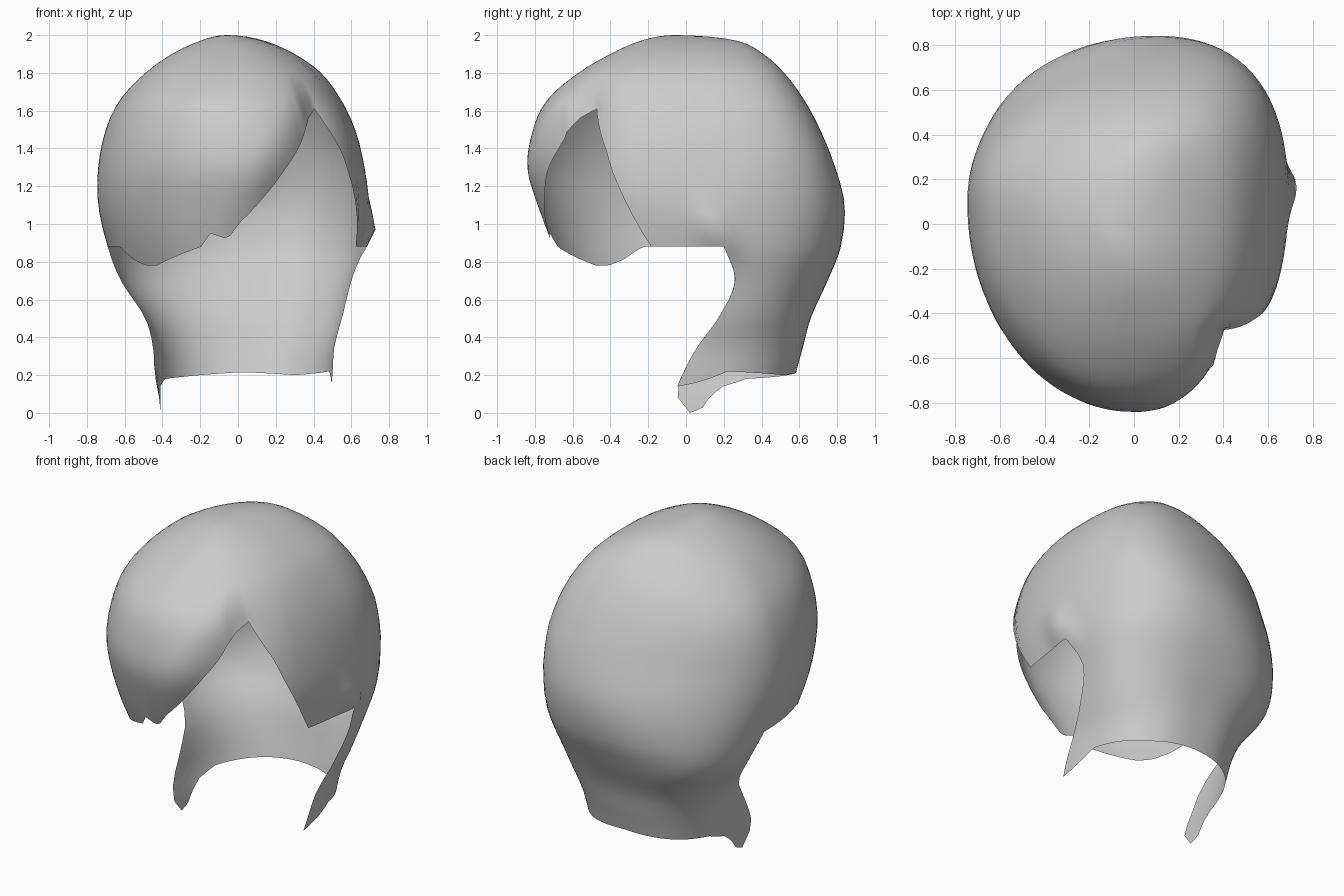
import bpy
import bmesh
import math

cube = bpy.data.objects.get("Cube")
if cube:
    bpy.data.objects.remove(cube)

# Cross-sections of the shell: height, right x, left x, front y, back y, centre y, roundness
SECTIONS = [
    (2.0, -.06, -.06, -.06, -.06, -.06, 1),
    (1.97, -.2, .14, -.24, .27, 0, 1),
    (1.9, -.35, .3, -.4, .41, 0, .96),
    (1.8, -.49, .44, -.57, .52, .04, .92),
    (1.65, -.63, .55, -.74, .63, .08, .92),
    (1.5, -.7, .62, -.81, .71, .1, .94),
    (1.3, -.74, .67, -.84, .79, .1, .95),
    (1.1, -.74, .69, -.79, .84, .12, .94),
    (.88, -.69, .66, -.71, .82, .2, .88),
    (.7, -.62, .6, -.62, .75, .26, .84),
    (.5, -.49, .55, -.5, .66, .17, .8),
    (.35, -.45, .51, -.5, .62, .06, .8),
    (.2, -.44, .5, -.5, .58, -.02, .8),
    (.1, -.42, .49, -.5, .57, -.05, .8),
    (0, -.41, .49, -.5, .56, .02, .8),
]
# Lower edges as (angle, height): fringe and side panel in front, nape behind
FRINGE = [(-180, .88), (-155, .88), (-145, .81), (-137, .78), (-130, .78),
          (-106, .88), (-102, .95), (-95, .92), (-90, 1.02), (-77, 1.2),
          (-63, 1.4), (-54, 1.56), (-48, 1.61), (-35, 1.38), (-30, 1.2),
          (-22, .88), (0, .88)]
NAPE = [(0, .14), (8, .17), (18, .22), (60, .2), (90, .215), (130, .19),
        (150, .18), (162, .14), (174, .03), (180, 0)]
# Flattening of the side panel beside the parting, and inward curl of the fringe edge
PANEL = [(-180, 1), (-58, 1), (-48, .86), (-24, 1), (180, 1)]
CURL = [(-180, 0), (-98, 0), (-77, .06), (-60, .08), (-48, 0), (180, 0)]
JOIN = .88


def linear(table, x):
    for (a, p), (b, q) in zip(table, table[1:]):
        if x <= b:
            return p + (q - p) * (x - a) / (b - a)
    return table[-1][1]


def clamp(value):
    return min(1, max(0, value))


def depth(z):
    return math.sqrt(max(0, 2 - z))


KNOTS = [depth(row[0]) for row in SECTIONS]


def slope(i, k):
    a, b = max(i - 1, 0), min(i + 1, len(KNOTS) - 1)
    return (SECTIONS[b][k] - SECTIONS[a][k]) / (KNOTS[b] - KNOTS[a])


def section(u):
    """Smoothly blended cross-section values at a given depth."""
    i = 0
    while i < len(KNOTS) - 2 and u > KNOTS[i + 1]:
        i += 1
    h = KNOTS[i + 1] - KNOTS[i]
    t = clamp((u - KNOTS[i]) / h)
    s = t * t * (3 - 2 * t)
    return [SECTIONS[i][k] * (1 - s) + SECTIONS[i + 1][k] * s
            + h * t * (1 - t) * ((1 - t) * slope(i, k) - t * slope(i + 1, k))
            for k in range(1, 7)]


def rounded(value, power):
    return math.copysign(abs(value) ** power, value)


def surface_point(angle, u):
    right, left, front, back, centre, power = section(u)
    z = 2 - u * u
    a = math.radians(angle)
    across = rounded(math.cos(a), power)
    along = rounded(math.sin(a), power)
    half = (left - right) / 2
    # The head is lopsided: its upper back leans towards the left
    if along > 0:
        skew = .28 * clamp((z - .65) / .7)
        y = centre + along * (back - centre)
    else:
        skew = .06
        flat = 1 - (1 - linear(PANEL, angle)) * clamp((1.79 - z) / .18)
        near_edge = clamp(1 - (z - linear(FRINGE, angle)) / .3)
        flat -= linear(CURL, angle) * near_edge ** 2
        y = centre + along * (centre - front) * flat
    x = (left + right) / 2 + half * (across + skew * along ** 2)
    # Tuft beside the left ear
    x += .05 * math.exp(-(angle / 6) ** 2 - ((z - .97) / .1) ** 2)
    return x, y, z


def add_sheet(bm, angles, top, bottom, rows):
    """Grid of quads hanging from a top edge to a shaped bottom edge."""
    columns = []
    for angle in angles:
        start, end = depth(top), depth(bottom(angle))
        columns.append([bm.verts.new(surface_point(angle, start + (end - start) * r / rows))
                        for r in range(rows + 1)])
    for a, b in zip(columns, columns[1:]):
        for r in range(rows):
            bm.faces.new((a[r], a[r + 1], b[r + 1], b[r]))


front_angles = range(-180, 1, 2)
back_angles = range(0, 181, 3)
bm = bmesh.new()
add_sheet(bm, front_angles, 2, lambda a: linear(FRINGE, a), 24)
add_sheet(bm, back_angles, 2, lambda a: JOIN, 24)
add_sheet(bm, back_angles, JOIN, lambda a: linear(NAPE, a), 12)
bmesh.ops.remove_doubles(bm, verts=bm.verts, dist=.0005)

mesh = bpy.data.meshes.new("hair_shell")
bm.to_mesh(mesh)
bm.free()
hair = bpy.data.objects.new("hair_shell", mesh)
bpy.context.collection.objects.link(hair)

# Plain grey hair
grey = bpy.data.materials.new("plain_grey")
grey.use_nodes = True
colour = (.6, .6, .6, 1)
grey.diffuse_color = colour
grey.node_tree.nodes["Principled BSDF"].inputs["Base Color"].default_value = colour
mesh.materials.append(grey)

bpy.ops.object.select_all(action="DESELECT")
hair.select_set(True)
bpy.context.view_layer.objects.active = hair
bpy.ops.object.shade_smooth_by_angle(angle=math.radians(50))
